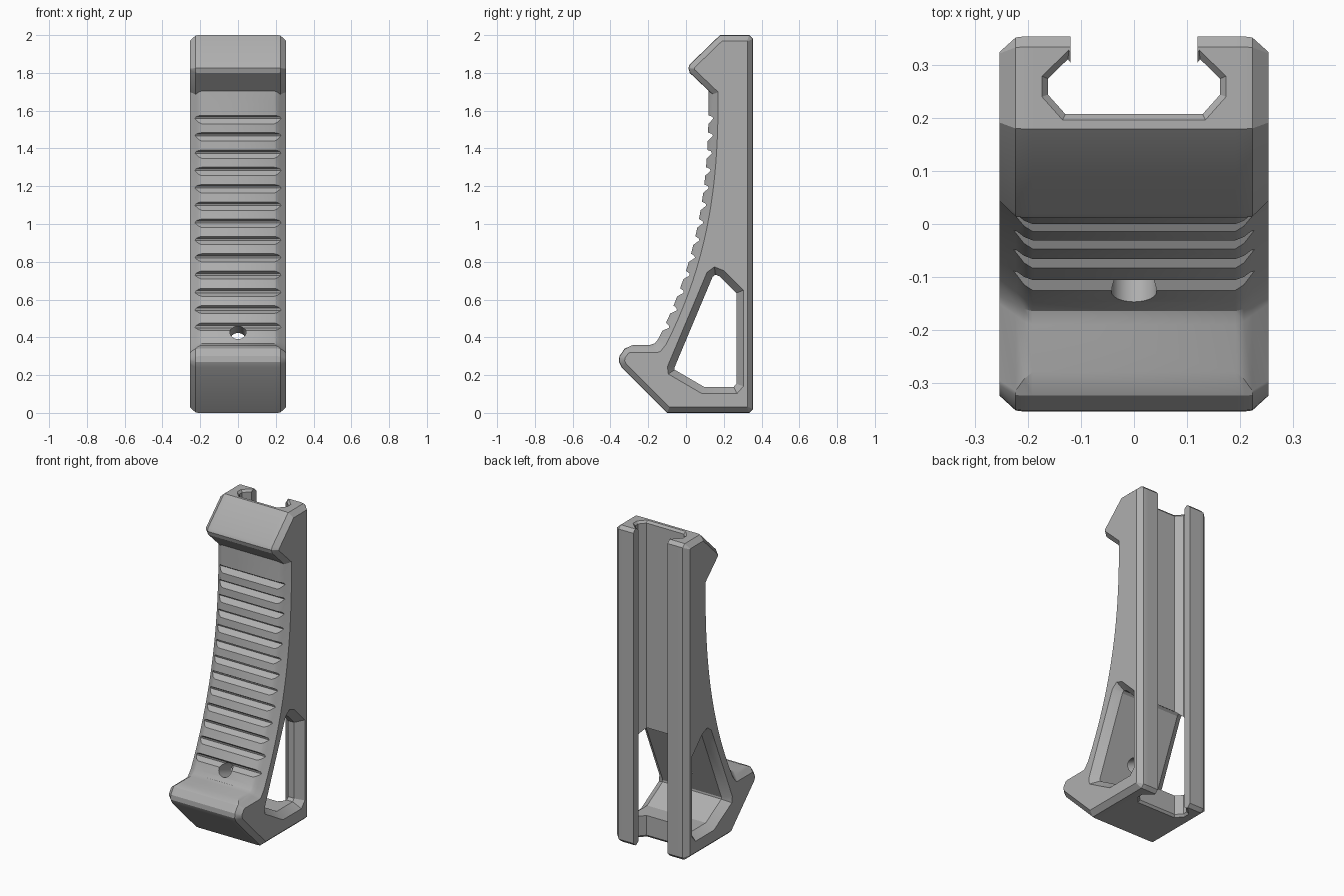
import bpy, bmesh, math
from mathutils import Vector

cube = bpy.data.objects.get("Cube")
if cube:
    bpy.data.objects.remove(cube, do_unlink=True)

grey = bpy.data.materials.new("matte grey")
grey.use_nodes = True
GREY = (0.43, 0.43, 0.43, 1)
grey.diffuse_color = GREY
grey.node_tree.nodes["Principled BSDF"].inputs["Base Color"].default_value = GREY


def inset(points, depths):
    """Move each edge of a counterclockwise outline inward by its own depth."""
    count = len(points)
    pts = [Vector(p) for p in points]
    normals = []
    for i in range(count):
        d = (pts[(i + 1) % count] - pts[i]).normalized()
        normals.append(Vector((d.y, -d.x)))
    out = []
    for i, p in enumerate(pts):
        a, b = normals[i - 1], normals[i]
        da, db = depths[i - 1], depths[i]
        det = a.x * b.y - a.y * b.x
        if abs(det) < 0.001:
            out.append(p - b * db)
        else:
            out.append(p - Vector((da * b.y - db * a.y, db * a.x - da * b.x)) / det)
    return out


def add_loft(bm, rings):
    """Skin a list of equal 3D rings and cap both ends."""
    loops = [[bm.verts.new(p) for p in ring] for ring in rings]
    for low, high in zip(loops, loops[1:]):
        for i in range(len(low)):
            j = (i + 1) % len(low)
            bm.faces.new((low[i], low[j], high[j], high[i]))
    bm.faces.new(loops[0][::-1])
    bm.faces.new(loops[-1])


def make_object(name, bm):
    bmesh.ops.recalc_face_normals(bm, faces=bm.faces)
    mesh = bpy.data.meshes.new(name)
    bm.to_mesh(mesh)
    bm.free()
    mesh.materials.append(grey)
    ob = bpy.data.objects.new(name, mesh)
    bpy.context.collection.objects.link(ob)
    return ob


def at_x(outline, x):
    return [(x, p[0], p[1]) for p in outline]


def cut(body, bm, name):
    cutter = make_object(name, bm)
    cutter.hide_render = True
    mod = body.modifiers.new(name, 'BOOLEAN')
    mod.operation = 'DIFFERENCE'
    mod.solver = 'EXACT'
    mod.object = cutter
    bpy.ops.object.select_all(action='DESELECT')
    bpy.context.view_layer.objects.active = body
    body.select_set(True)
    bpy.ops.object.modifier_apply(modifier=mod.name)
    bpy.data.objects.remove(cutter, do_unlink=True)


def grip_y(z):
    return 0.12 - 0.26 * ((1.705 - z) / 1.3) ** 2.5


# Side outline: back and hook, curved grip, then foot
hook = [(0.355, 0.02), (0.355, 1.98), (0.335, 2), (0.18, 2), (0.02, 1.845),
        (0.012, 1.825), (0.02, 1.80)]
grip = [(grip_y(z), z) for z in [1.705 - 1.315 * i / 20 for i in range(21)]]
foot_top = [(-0.165, 0.368), (-0.19, 0.36)]
foot = [(-0.28, 0.36), (-0.325, 0.34), (-0.353, 0.30), (-0.355, 0.27),
        (-0.34, 0.24), (-0.10, 0), (0.335, 0)]
outline = hook + grip + foot_top + foot
soft = [0.03] * len(hook) + [0.05] * (len(grip) + 1) + [0.04] + [0.03] * len(foot)
hard = [0 if d == 0.03 else d for d in soft]

# Body with softened side edges
bm = bmesh.new()
steps = [(0.255, [d for d in soft]),
         (0.224, [0.45 * d if h else 0.002 for d, h in zip(soft, hard)]),
         (0.208, [0.15 * h for h in hard]),
         (0.192, [0] * len(soft))]
shaped = [(x, inset(outline, d)) for x, d in steps]
rings = [at_x(o, -x) for x, o in shaped] + [at_x(o, x) for x, o in reversed(shaped)]
add_loft(bm, rings)
body = make_object("angled_grip", bm)

# Finger grooves across the curved front
bm = bmesh.new()
for i in range(13):
    z = 1.565 - i * 0.0915
    y = grip_y(z)
    along = Vector((grip_y(z + 0.01) - grip_y(z - 0.01), 0.02)).normalized()
    out = Vector((-along.y, along.x))
    tri = [Vector((y, z)) + along * t + out * n
           for t, n in [(0.014, 0.012), (0.004, -0.02), (-0.006, -0.026), (-0.048, 0.012)]]
    add_loft(bm, [at_x(tri, -0.3), at_x(tri, 0.3)])
cut(body, bm, "groove_cutter")

# Rail channel, open at the back and flared at both ends
half = [(0.163, 0.245), (0.163, 0.275), (0.125, 0.312), (0.12, 0.305), (0.12, 0.4)]
channel = [(0.13, 0.208)] + half
channel += [(-x, y) for x, y in reversed(channel)]
flare = inset(channel, [-0.012 if i not in (4, 6) else 0 for i in range(len(channel))])
bm = bmesh.new()
add_loft(bm, [[(p[0], p[1], z) for p in ring] for z, ring in
              [(-0.001, flare), (0.014, channel), (1.986, channel), (2.001, flare)]])
cut(body, bm, "channel_cutter")

# Side window with a bevelled rim
window = [(0.305, 0.14), (0.305, 0.65), (0.20, 0.755), (0.15, 0.775), (0.11, 0.745),
          (-0.10, 0.245), (-0.095, 0.205), (0.085, 0.10), (0.27, 0.10)]
inner = inset(window, [0.038] * len(window))
bm = bmesh.new()
add_loft(bm, [at_x(window, -0.257), at_x(inner, -0.205),
              at_x(inner, 0.205), at_x(window, 0.257)])
cut(body, bm, "window_cutter")

# Round screw hole through the lower grip wall
bm = bmesh.new()
axis = Vector((0, 0.94, -0.34))
side = Vector((1, 0, 0))
up = axis.cross(side)
centre = Vector((0, -0.13, 0.43))
add_loft(bm, [[centre + axis * t + 0.043 * (side * math.cos(a) + up * math.sin(a))
               for a in [math.tau * i / 24 for i in range(24)]] for t in (-0.06, 0.16)])
cut(body, bm, "hole_cutter")

bpy.ops.object.select_all(action='DESELECT')
body.select_set(True)
bpy.context.view_layer.objects.active = body
bpy.ops.object.shade_smooth_by_angle(angle=math.radians(28))
